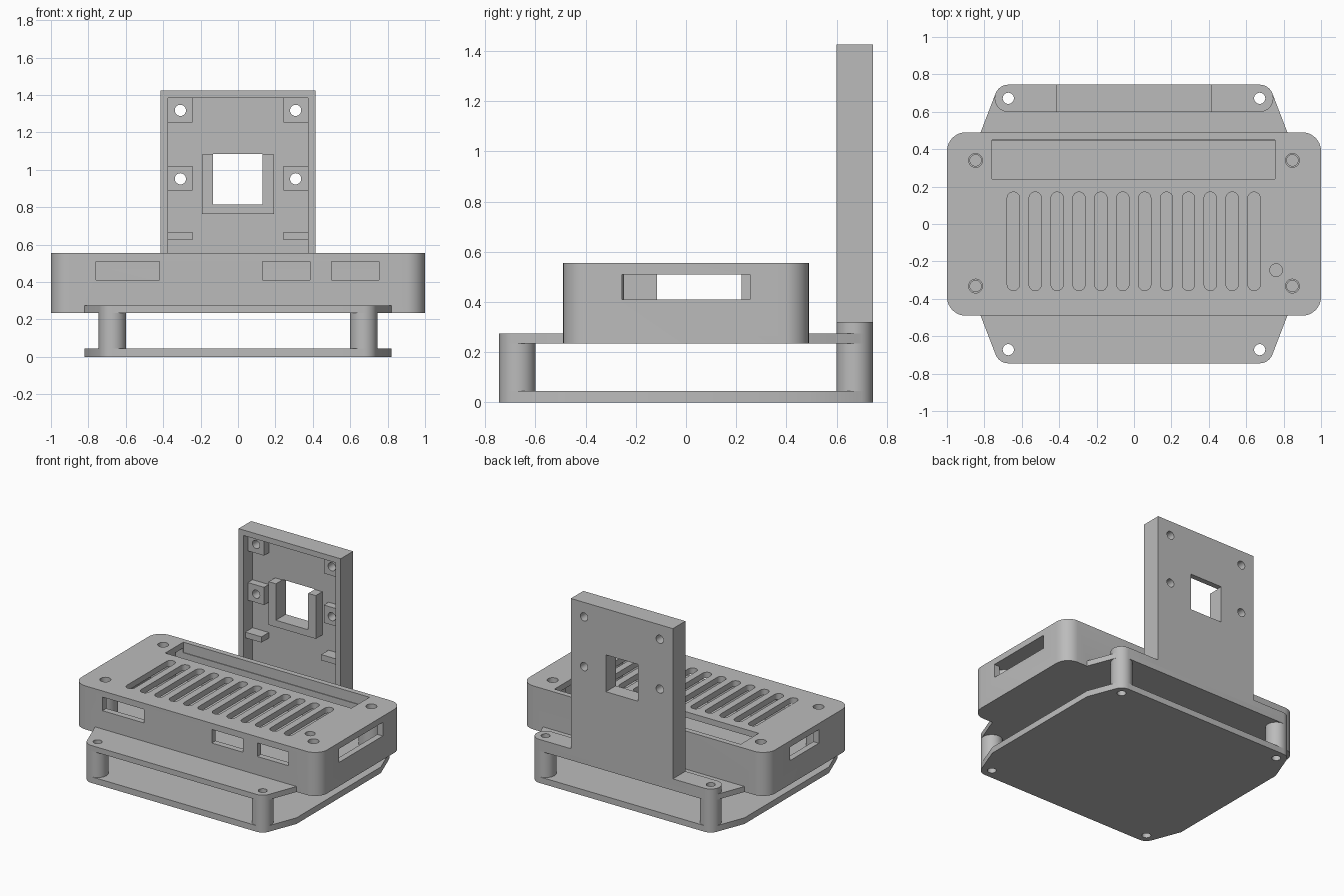
import bpy, bmesh
from math import cos, sin, tau
from mathutils.geometry import convex_hull_2d

cube = bpy.data.objects.get("Cube")
if cube:
    bpy.data.objects.remove(cube, do_unlink=True)

grey = bpy.data.materials.new("plain_grey")
grey.use_nodes = True
grey.diffuse_color = (0.5, 0.5, 0.5, 1)
grey.node_tree.nodes["Principled BSDF"].inputs["Base Color"].default_value = (0.5, 0.5, 0.5, 1)
parts = []


def hull(*discs):
    """Outline wrapped around discs given as (x, y, radius)."""
    pts = []
    for x, y, r in discs:
        n = 32 if r else 1
        pts += [(x + r * cos(tau * i / n), y + r * sin(tau * i / n)) for i in range(n)]
    return [pts[i] for i in convex_hull_2d(pts)]


def rect(x0, x1, y0, y1, r=0):
    return hull(*[(x, y, r) for x in (x0 + r, x1 - r) for y in (y0 + r, y1 - r)])


def solid(name, *prisms):
    """Object made of prisms given as (outline, low, high, axis)."""
    bm = bmesh.new()
    for outline, lo, hi, axis in prisms:
        place = {"z": lambda u, v, w: (u, v, w),
                 "y": lambda u, v, w: (u, w, v),
                 "x": lambda u, v, w: (w, u, v)}[axis]
        low = [bm.verts.new(place(u, v, lo)) for u, v in outline]
        high = [bm.verts.new(place(u, v, hi)) for u, v in outline]
        bm.faces.new(low)
        bm.faces.new(high)
        for i in range(len(low)):
            bm.faces.new((low[i - 1], low[i], high[i], high[i - 1]))
    bmesh.ops.recalc_face_normals(bm, faces=bm.faces)
    mesh = bpy.data.meshes.new(name)
    bm.to_mesh(mesh)
    bm.free()
    mesh.materials.append(grey)
    obj = bpy.data.objects.new(name, mesh)
    bpy.context.collection.objects.link(obj)
    return obj


def combine(obj, operation, *prisms):
    """Apply a boolean with the given prisms, then drop the helper."""
    tool = solid("helper", *prisms)
    mod = obj.modifiers.new("boolean", "BOOLEAN")
    mod.operation, mod.solver, mod.object = operation, "EXACT", tool
    bpy.context.view_layer.update()
    result = bpy.data.meshes.new_from_object(
        obj.evaluated_get(bpy.context.evaluated_depsgraph_get()))
    obj.modifiers.clear()
    obj.data = result
    bpy.data.objects.remove(tool, do_unlink=True)


SIDES = (-1, 1)
EAR, EAR_R, HOLE = 0.672, 0.073, 0.03
corners = [(sx, sy) for sx in SIDES for sy in SIDES]
ear_holes = [(hull((sx * EAR, sy * EAR, HOLE)), -0.1, 0.5, "z") for sx, sy in corners]
plate_outline = hull(*[(sx * EAR, sy * EAR, EAR_R) for sx, sy in corners],
                     *[(sx * 0.82, sy * 0.49, 0) for sx, sy in corners])

# Base plate
base = solid("base_plate", (plate_outline, 0, 0.045, "z"))
combine(base, "DIFFERENCE", *ear_holes)
parts.append(base)

# Hollow corner posts
for (sx, sy), hole in zip(corners, ear_holes):
    post = solid(f"{'back' if sy > 0 else 'front'}_{'left' if sx > 0 else 'right'}_post",
                 (hull((sx * EAR, sy * EAR, EAR_R)), 0.045, 0.235, "z"))
    combine(post, "DIFFERENCE", hole)
    parts.append(post)

# Case with mounting ears
case = solid("case", (rect(-1, 1, -0.49, 0.49, 0.1), 0.235, 0.555, "z"))
combine(case, "UNION", (plate_outline, 0.235, 0.275, "z"))
combine(case, "DIFFERENCE", (rect(-0.955, 0.955, -0.445, 0.445, 0.06), 0.28, 0.512, "z"))
combine(case, "DIFFERENCE", *ear_holes)

# Lid slots, long opening, screw holes and button hole
screws = [(sx * 0.847, y) for sx in SIDES for y in (-0.332, 0.34)]
lid = [hull((x, -0.323, 0.033), (x, 0.138, 0.033))
       for x in [-0.645 + 0.117 * i for i in range(12)]]
lid += [rect(-0.76, 0.755, 0.24, 0.45), hull((0.76, -0.247, 0.034))]
lid += [hull((x, y, 0.037)) for x, y in screws]
combine(case, "DIFFERENCE", *[(o, 0.48, 0.6, "z") for o in lid])

# Port openings in the front and end walls
ports = [(rect(a, b, 0.41, 0.51), -0.6, -0.42, "y")
         for a, b in ((-0.76, -0.42), (0.13, 0.385), (0.5, 0.755))]
ports += [(rect(-0.255, 0.255, 0.41, 0.51), 0.93, 1.1, "x"),
          (rect(-0.115, 0.222, 0.41, 0.51), -1.1, -0.93, "x")]
combine(case, "DIFFERENCE", *ports)
parts.append(case)

# Screw bosses inside the case
for i, (x, y) in enumerate(screws):
    boss = solid(f"screw_boss_{i + 1}", (hull((x, y, 0.085)), 0.28, 0.512, "z"))
    combine(boss, "DIFFERENCE", (hull((x, y, HOLE)), 0.3, 0.6, "z"))
    parts.append(boss)

# Upright bracket on its foot bar, recessed on the front
FRONT, FLOOR, BACK = 0.6, 0.705, 0.745
bracket = solid("upright_bracket", (hull((-EAR, EAR, EAR_R), (EAR, EAR, EAR_R)), 0.275, 0.32, "z"))
combine(bracket, "UNION", (rect(-0.415, 0.415, 0.275, 1.425), FRONT, BACK, "y"))
combine(bracket, "DIFFERENCE", (rect(-0.375, 0.375, 0.32, 1.385), 0.5, FLOOR, "y"))

# Screw pads, ledges and the raised surround of the window
raised = [(rect(-0.192, 0.192, 0.765, 1.083), 0.63, 0.72, "y")]
for s in SIDES:
    a, b = sorted((s * 0.243, s * 0.39))
    raised += [(rect(a, b, 0.89, 1.02), 0.65, 0.72, "y"),
               (rect(a, b, 1.253, 1.4), 0.65, 0.72, "y"),
               (rect(a, b, 0.625, 0.667), 0.62, 0.72, "y")]
combine(bracket, "UNION", *raised)
holes = [(hull((s * 0.308, z, HOLE)), 0.5, 0.9, "y") for s in SIDES for z in (0.952, 1.318)]
combine(bracket, "DIFFERENCE", (rect(-0.133, 0.13, 0.815, 1.086), 0.5, 0.9, "y"), *holes, *ear_holes)
parts.append(bracket)

# Smooth round walls, keep edges sharp
bpy.ops.object.select_all(action="DESELECT")
for part in parts:
    part.select_set(True)
bpy.context.view_layer.objects.active = parts[0]
bpy.ops.object.shade_smooth_by_angle()
